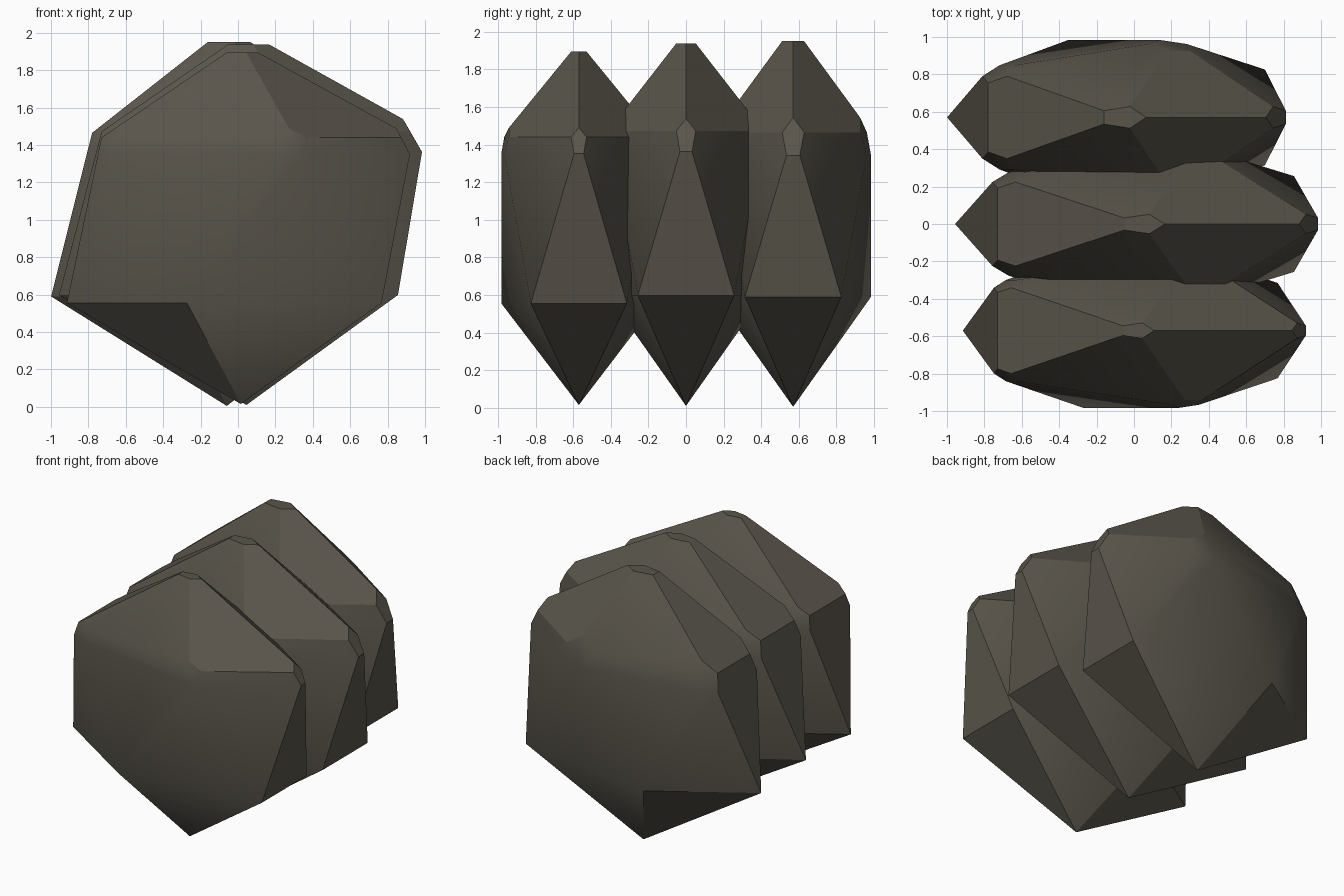
import bpy, bmesh
from math import radians

if "Cube" in bpy.data.objects:
    bpy.data.objects.remove(bpy.data.objects["Cube"])

stone = bpy.data.materials.new("dark_stone")
stone.diffuse_color = (0.10, 0.09, 0.07, 1)
stone.use_nodes = True
stone.node_tree.nodes["Principled BSDF"].inputs["Base Color"].default_value = stone.diffuse_color


def rock(name, cx, cy, low_sx, high_sx, sy, heights, chip):
    """Squashed icosahedron with its apex and upper ring corners chipped off."""
    tip, low, high, apex = heights
    bm = bmesh.new()
    bmesh.ops.create_icosphere(bm, subdivisions=1, radius=1)
    for v in bm.verts:
        z = v.co.z
        v.co.x = cx + v.co.x * (high_sx if z > 0 else low_sx)
        v.co.y = cy + v.co.y * sy
        v.co.z = tip if z < -0.9 else low if z < 0 else high if z < 0.9 else apex
    # chip the upper corners into small pentagons
    upper = [v for v in bm.verts if v.co.z > 1]
    bmesh.ops.bevel(bm, geom=upper, offset=chip, offset_type='PERCENT',
                    segments=1, profile=0.5, affect='VERTICES')
    me = bpy.data.meshes.new(name)
    bm.to_mesh(me)
    bm.free()
    me.materials.append(stone)
    ob = bpy.data.objects.new(name, me)
    bpy.context.collection.objects.link(ob)
    bpy.ops.object.select_all(action='DESELECT')
    ob.select_set(True)
    bpy.context.view_layer.objects.active = ob
    bpy.ops.object.shade_smooth_by_angle(angle=radians(30))


# three rocks in a row from front to back
rock("front_rock", 0.015, -0.57, 1.04, 1.03, 0.485, (0.015, 0.555, 1.44, 1.945), 10)
rock("middle_rock", 0.045, 0.0, 1.12, 1.07, 0.487, (0.01, 0.598, 1.472, 2.005), 12.5)
rock("back_rock", -0.06, 0.57, 1.05, 0.995, 0.487, (0.005, 0.59, 1.465, 2.03), 14)
